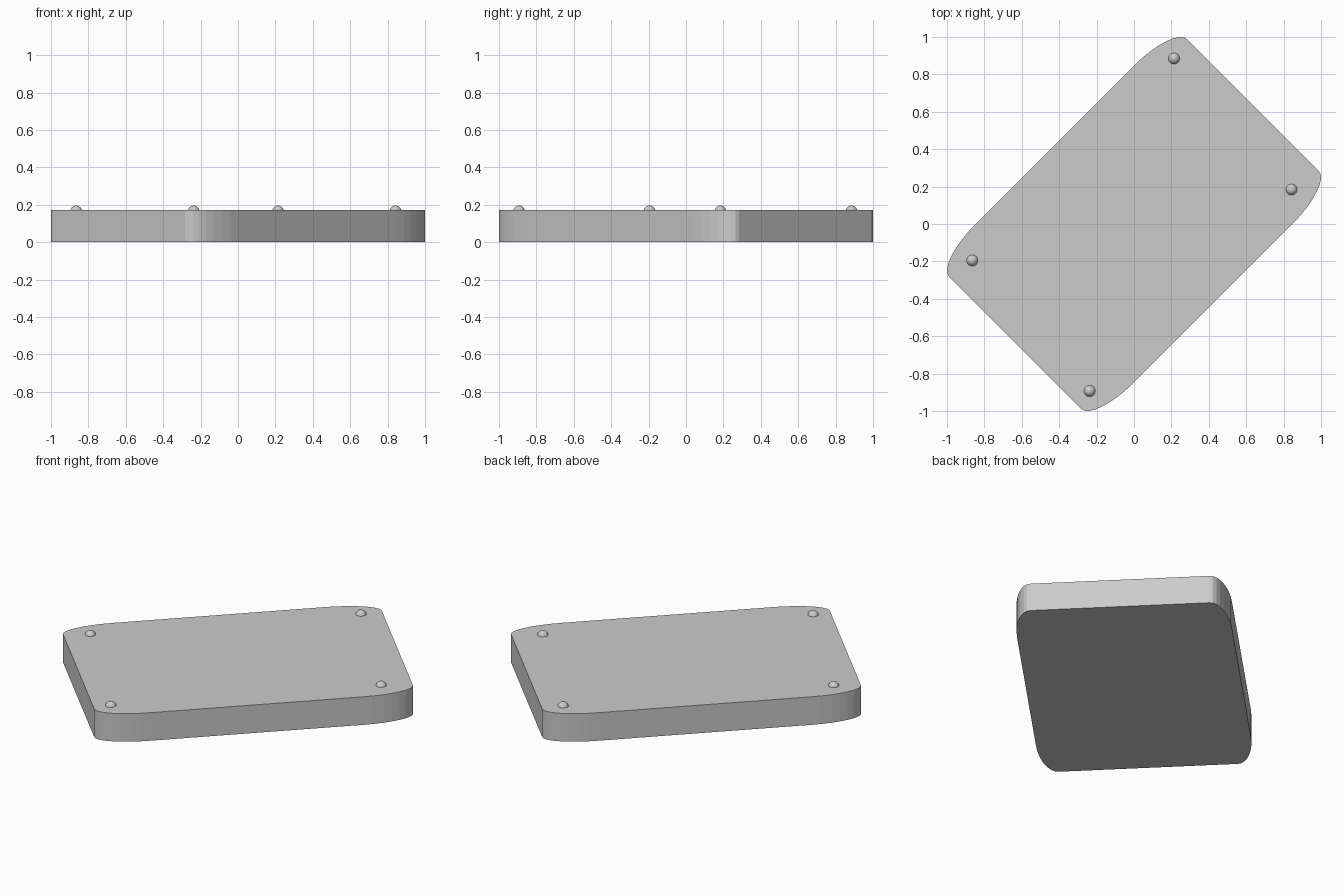
import bpy, bmesh
from math import sin, cos, pi, radians
from mathutils import Matrix

if "Cube" in bpy.data.objects:
    bpy.data.objects.remove(bpy.data.objects["Cube"])

HALF_L, HALF_W, HEIGHT = 0.899, 0.599, 0.172   # plate half sizes and thickness
RAD_L, RAD_W, SEG = 0.30, 0.10, 8              # stretched corner radii
STUD_R, STUD_Z = 0.031, 0.165


def make_object(name, bm):
    bmesh.ops.recalc_face_normals(bm, faces=bm.faces)
    mesh = bpy.data.meshes.new(name)
    bm.to_mesh(mesh)
    bm.free()
    obj = bpy.data.objects.new(name, mesh)
    bpy.context.collection.objects.link(obj)
    return obj


# plate: rectangle with elliptical corners, turned 45 degrees and extruded
bm = bmesh.new()
ring = []
for q, (sx, sy) in enumerate([(1, 1), (-1, 1), (-1, -1), (1, -1)]):
    for i in range(SEG + 1):
        a = (q + i / SEG) * pi / 2
        ring.append(bm.verts.new((sx * (HALF_L - RAD_L) + RAD_L * cos(a),
                                  sy * (HALF_W - RAD_W) + RAD_W * sin(a), 0)))
base = bm.faces.new(ring)
top = bmesh.ops.extrude_face_region(bm, geom=[base], use_keep_orig=True)["geom"]
bmesh.ops.translate(bm, vec=(0, 0, HEIGHT),
                    verts=[g for g in top if isinstance(g, bmesh.types.BMVert)])
bmesh.ops.rotate(bm, verts=bm.verts, matrix=Matrix.Rotation(radians(45), 3, 'Z'))
make_object("plate", bm)

# studs: small half-sunk balls near each corner
studs = {"back": (0.214, 0.885), "right": (0.842, 0.184),
         "left": (-0.865, -0.195), "front": (-0.237, -0.893)}
for side, (x, y) in studs.items():
    bm = bmesh.new()
    bmesh.ops.create_uvsphere(bm, u_segments=24, v_segments=12, radius=STUD_R)
    for f in bm.faces:
        f.smooth = True
    make_object(side + "_stud", bm).location = (x, y, STUD_Z)
